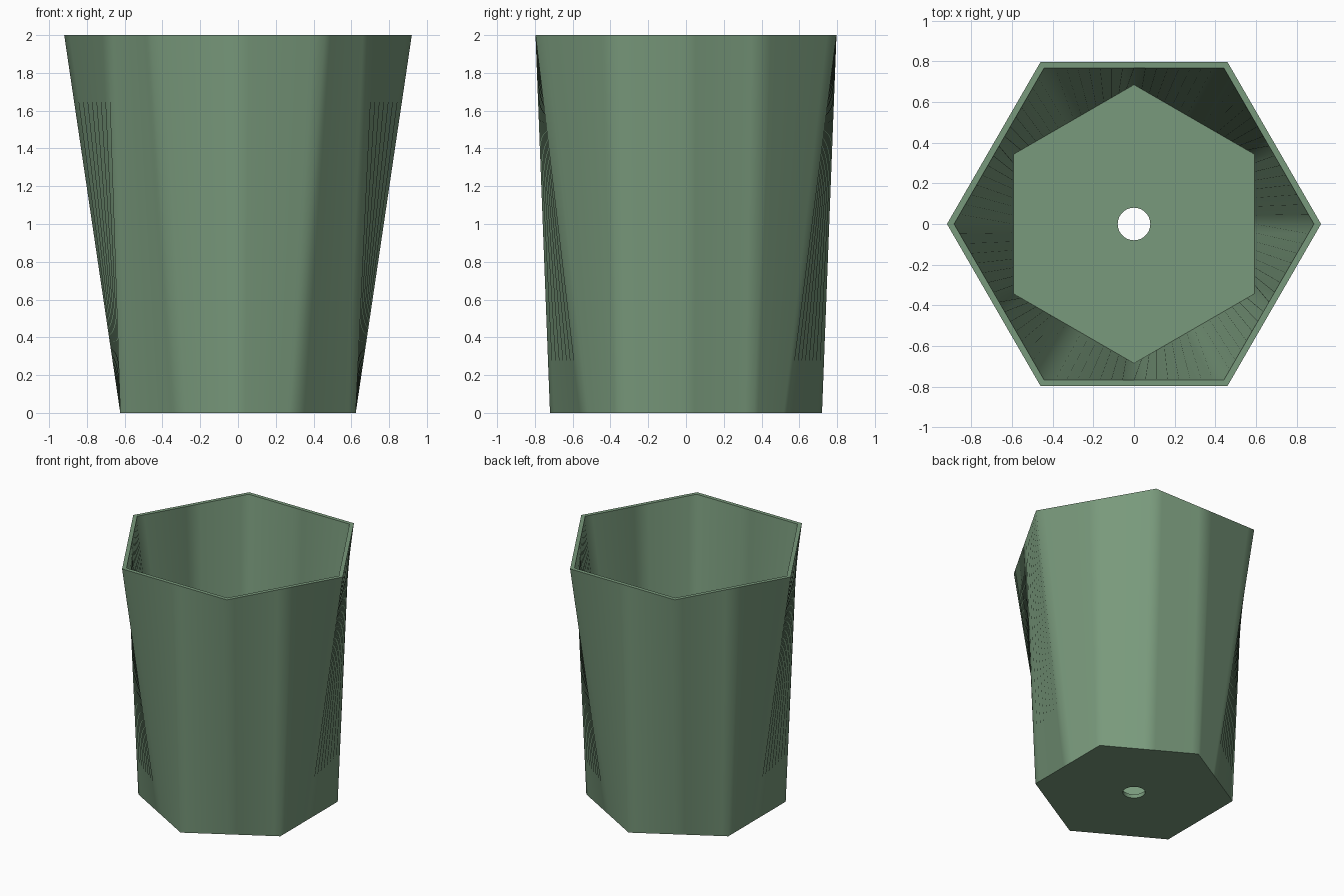
import bpy, bmesh, math
from mathutils import Vector

if "Cube" in bpy.data.objects:
    bpy.data.objects.remove(bpy.data.objects["Cube"], do_unlink=True)

STEPS = 16            # strips per hexagon side
COUNT = 6 * STEPS

green = bpy.data.materials.new("sage green")
green.use_nodes = True
colour = (0.19, 0.32, 0.20, 1)
green.diffuse_color = colour
green.node_tree.nodes["Principled BSDF"].inputs["Base Color"].default_value = colour


def hexagon(radius, z, turned):
    """Evenly divided hexagon, starting at angle zero; turned puts a flat side there."""
    corners = [Vector((radius * math.cos(math.radians(60 * i - 30 * turned)),
                       radius * math.sin(math.radians(60 * i - 30 * turned)), z))
               for i in range(7)]
    points = [corners[i].lerp(corners[i + 1], s / STEPS)
              for i in range(6) for s in range(STEPS)]
    shift = STEPS // 2 if turned else 0
    return points[shift:] + points[:shift]


def circle(radius, z):
    return [Vector((radius * math.cos(math.tau * i / COUNT),
                    radius * math.sin(math.tau * i / COUNT), z)) for i in range(COUNT)]


# Closed section: underside, outer wall, rim, inner wall, floor and drain hole
sections = [circle(0.08, 0), hexagon(0.72, 0, True), hexagon(0.92, 2, False),
            hexagon(0.885, 2, False), hexagon(0.685, 0.03, True), circle(0.08, 0.03)]

bm = bmesh.new()
rings = [[bm.verts.new(p) for p in section] for section in sections]
for a, b in zip(rings, rings[1:] + rings[:1]):
    for i in range(COUNT):
        j = (i + 1) % COUNT
        bm.faces.new((a[i], a[j], b[j], b[i]))
bmesh.ops.recalc_face_normals(bm, faces=bm.faces)

mesh = bpy.data.meshes.new("planter_pot")
bm.to_mesh(mesh)
bm.free()
mesh.materials.append(green)
pot = bpy.data.objects.new("planter_pot", mesh)
bpy.context.collection.objects.link(pot)

# Smooth walls with crisp rims
bpy.ops.object.select_all(action="DESELECT")
pot.select_set(True)
bpy.context.view_layer.objects.active = pot
bpy.ops.object.shade_smooth_by_angle(angle=math.radians(40))
